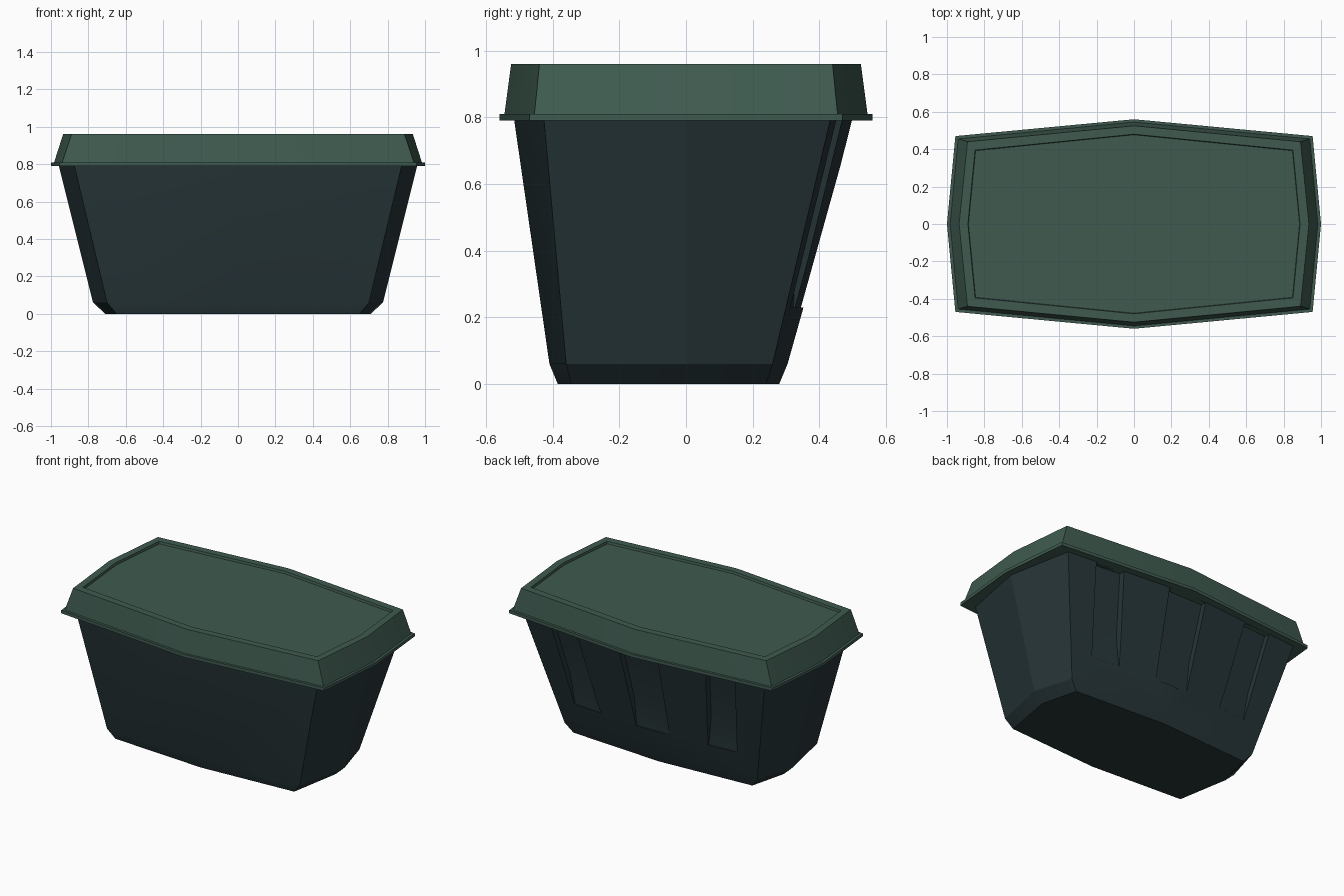
import bpy, bmesh, math

if "Cube" in bpy.data.objects:
    bpy.data.objects.remove(bpy.data.objects["Cube"])


def material(name, color):
    m = bpy.data.materials.new(name)
    m.diffuse_color = color
    m.use_nodes = True
    m.node_tree.nodes["Principled BSDF"].inputs["Base Color"].default_value = m.diffuse_color
    return m


def finish(name, bm, mat=None):
    bmesh.ops.recalc_face_normals(bm, faces=bm.faces)
    me = bpy.data.meshes.new(name)
    bm.to_mesh(me)
    bm.free()
    ob = bpy.data.objects.new(name, me)
    bpy.context.collection.objects.link(ob)
    if mat:
        me.materials.append(mat)
    return ob


def loft(name, rings, mat):
    """Stack of bulged rectangles: z, side x, corner x, front y, front corner y, back y, back corner y."""
    bm = bmesh.new()
    loops = []
    for z, mx, cx, fy, fcy, by, bcy in rings:
        pts = [(0, -fy), (cx, -fcy), (mx, 0), (cx, bcy),
               (0, by), (-cx, bcy), (-mx, 0), (-cx, -fcy)]
        loops.append([bm.verts.new((x, y, z)) for x, y in pts])
    for a, b in zip(loops, loops[1:]):
        for i in range(8):
            j = (i + 1) % 8
            bm.faces.new((a[i], a[j], b[j], b[i]))
    bm.faces.new(loops[0])
    bm.faces.new(loops[-1])
    return finish(name, bm, mat)


def smooth(ob):
    bpy.ops.object.select_all(action='DESELECT')
    ob.select_set(True)
    bpy.context.view_layer.objects.active = ob
    bpy.ops.object.shade_smooth_by_angle(angle=math.radians(20))


lid_mat = material("lid_green", (0.05, 0.105, 0.08, 1))
body_mat = material("body_dark_green", (0.02, 0.036, 0.04, 1))

# Tapered container with chamfered foot; the back leans more than the front
body = loft("container_body", [
    (0.00, 0.71, 0.65, 0.385, 0.345, 0.28, 0.24),
    (0.06, 0.775, 0.70, 0.41, 0.36, 0.305, 0.26),
    (0.80, 0.96, 0.877, 0.517, 0.427, 0.513, 0.435)], body_mat)

# Lid: flange, sloping sides, raised rim around a shallow recess
lid = loft("lid", [
    (0.79, 1.00, 0.955, 0.56, 0.47, 0.56, 0.47),
    (0.81, 1.00, 0.955, 0.56, 0.47, 0.56, 0.47),
    (0.81, 0.983, 0.94, 0.545, 0.455, 0.545, 0.455),
    (0.96, 0.935, 0.89, 0.525, 0.44, 0.525, 0.44),
    (0.96, 0.888, 0.85, 0.48, 0.395, 0.48, 0.395),
    (0.945, 0.885, 0.847, 0.477, 0.392, 0.477, 0.392)], lid_mat)


def back_y(x, z):
    """Position of the back wall surface."""
    t = (z - 0.06) / 0.74
    apex, corner = 0.305 + 0.208 * t, 0.26 + 0.175 * t
    return apex + (corner - apex) * abs(x) / (0.70 + 0.177 * t)


# Pockets in the back wall, fanning outward and running out at the bottom
pockets = [(-0.12, 0.12, -0.14, 0.14)]
for s in (-1, 1):
    pockets.append((s * 0.39, s * 0.59, s * 0.47, s * 0.67))
for n, (b0, b1, t0, t1) in enumerate(pockets):
    bm = bmesh.new()
    for z, depth in ((0.23, 0.003), (0.42, 0.04), (0.79, 0.04)):
        k = (z - 0.23) / 0.56
        for b, t in ((b0, t0), (b1, t1)):
            x = b + (t - b) * k
            bm.verts.new((x, back_y(x, z) - depth, z))
            bm.verts.new((x, 0.7, z))
    bmesh.ops.convex_hull(bm, input=bm.verts)
    cutter = finish("pocket_cutter_%d" % n, bm)
    cutter.hide_render = True
    mod = body.modifiers.new("pocket", 'BOOLEAN')
    mod.operation = 'DIFFERENCE'
    mod.solver = 'EXACT'
    mod.object = cutter
    bpy.context.view_layer.objects.active = body
    bpy.ops.object.modifier_apply(modifier=mod.name)
    bpy.data.objects.remove(cutter)

smooth(body)
smooth(lid)
